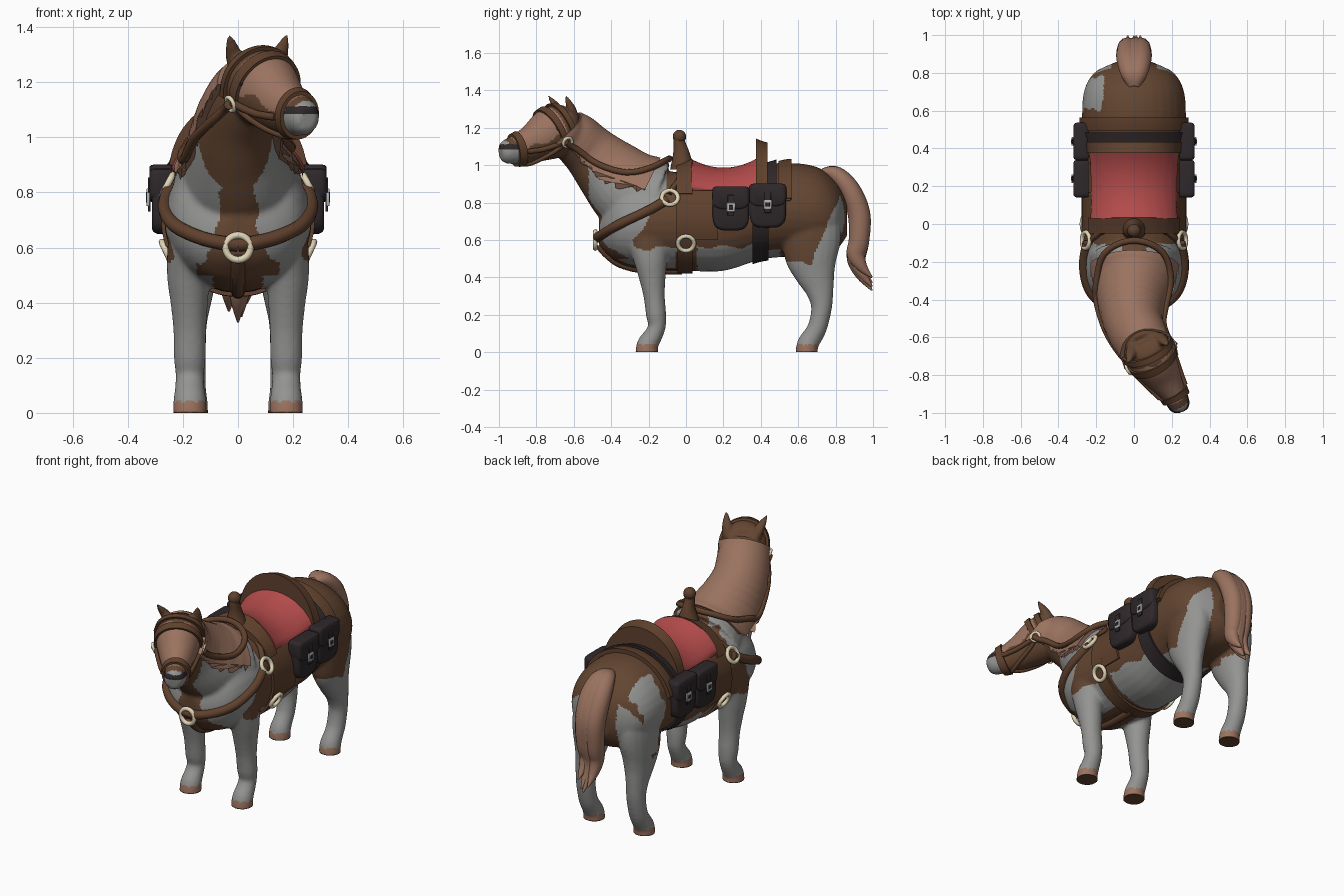
import bpy, bmesh, math, random
from mathutils import Vector as V, Matrix
from mathutils.bvhtree import BVHTree

if "Cube" in bpy.data.objects:
    bpy.data.objects.remove(bpy.data.objects["Cube"])
random.seed(4)
X, Z = V((1, 0, 0)), V((0, 0, 1))

def mat(name, r, g, b):
    m = bpy.data.materials.new(name)
    m.diffuse_color = (r, g, b, 1)
    m.use_nodes = True
    m.node_tree.nodes["Principled BSDF"].inputs["Base Color"].default_value = m.diffuse_color
    return m

BROWN = mat("coat brown", .125, .06, .031)
TAN = mat("mane tan", .325, .17, .115)
GREY = mat("coat grey", .295, .295, .29)
BLACK = mat("black leather", .028, .021, .023)
LEATHER = mat("brown leather", .115, .052, .026)
RED = mat("red seat", .45, .07, .07)
IVORY = mat("ivory ring", .74, .66, .47)
SILVER = mat("silver buckle", .45, .45, .45)

def make(name, bm, m, sharp=50):
    bmesh.ops.recalc_face_normals(bm, faces=bm.faces)
    me = bpy.data.meshes.new(name)
    bm.to_mesh(me)
    bm.free()
    me.materials.append(m)
    me.shade_smooth()
    me.set_sharp_from_angle(angle=math.radians(sharp))
    ob = bpy.data.objects.new(name, me)
    bpy.context.collection.objects.link(ob)
    return ob

def spline(pts, n=6):
    """Catmull-Rom through tuples of any length."""
    out = []
    for i in range(len(pts) - 1):
        a, b, c, d = pts[max(i - 1, 0)], pts[i], pts[i + 1], pts[min(i + 2, len(pts) - 1)]
        for k in range(n):
            t = k / n
            out.append(tuple(.5 * (2 * q + (r - p) * t + (2 * p - 5 * q + 4 * r - s) * t * t
                             + (3 * q - p - 3 * r + s) * t ** 3) for p, q, r, s in zip(a, b, c, d)))
    return out + [tuple(pts[-1])]

def frames(secs, hint=X, axis=None, flip=False):
    """Position, side and up vector, half width and half height along a path."""
    out = []
    P = [V(s[:3]) for s in secs]
    for i, s in enumerate(secs):
        t = axis or (P[min(i + 1, len(P) - 1)] - P[max(i - 1, 0)]).normalized()
        side = (hint - t * hint.dot(t)).normalized()
        up = side.cross(t)
        out.append((P[i], side, -up if flip and up.z < 0 else up, max(s[3], .002), max(s[4], .002)))
    return out

def skin(bm, rings, loop=False):
    R = [[bm.verts.new(p) for p in r] for r in rings]
    n = len(R[0])
    for i in range(len(R) if loop else len(R) - 1):
        a, b = R[i], R[(i + 1) % len(R)]
        for j in range(n):
            bm.faces.new((a[j], a[(j + 1) % n], b[(j + 1) % n], b[j]))
    if not loop:
        bm.faces.new(R[0])
        bm.faces.new(R[-1])

def tube(bm, fr, n=20):
    skin(bm, [[p + s * w * math.cos(6.28319 * k / n) + u * h * math.sin(6.28319 * k / n)
               for k in range(n)] for p, s, u, w, h in fr])

# horse: body, neck, head and legs fused into one skin
bm = bmesh.new()
trunk = [(0, -.465, .64, .06, .07), (0, -.42, .66, .16, .14), (0, -.35, .69, .23, .22), (0, -.22, .70, .265, .26),
         (0, 0, .70, .265, .265), (0, .2, .70, .265, .265), (0, .4, .735, .265, .24), (0, .55, .76, .275, .25),
         (0, .7, .75, .265, .24), (0, .8, .73, .21, .185), (0, .86, .72, .09, .1)]
tube(bm, frames(spline(trunk), axis=V((0, 1, 0))), 32)
neck = [(0, -.18, .80, .24, .23), (0, -.30, .86, .2, .22), (-.01, -.42, .97, .16, .18), (0, -.52, 1.07, .135, .145),
        (.04, -.61, 1.16, .125, .13), (.06, -.66, 1.22, .1, .1)]
tube(bm, frames(spline(neck), flip=True), 28)
head = [(.04, -.60, 1.23, .08, .08), (.06, -.64, 1.21, .125, .125), (.10, -.72, 1.17, .125, .14),
        (.155, -.81, 1.12, .098, .108), (.20, -.88, 1.09, .072, .088), (.227, -.93, 1.078, .064, .074),
        (.243, -.968, 1.07, .056, .062), (.252, -.992, 1.066, .035, .042)]
head_fr = frames(spline(head), V((.87, .5, 0)), flip=True)
tube(bm, head_fr, 24)
front = [(.175, -.21, -.02, .062, .062), (.175, -.205, .04, .06, .058), (.175, -.175, .09, .054, .05),
         (.175, -.155, .14, .052, .047), (.175, -.16, .2, .058, .054), (.175, -.17, .3, .06, .057),
         (.177, -.18, .4, .068, .072), (.18, -.19, .5, .078, .092), (.175, -.2, .62, .08, .12), (.17, -.2, .75, .07, .1)]
hind = [(.17, .645, -.02, .062, .06), (.17, .65, .04, .06, .058), (.17, .68, .09, .054, .054), (.17, .705, .14, .054, .052),
        (.17, .725, .24, .054, .056), (.17, .715, .33, .058, .076), (.165, .69, .42, .072, .11),
        (.16, .67, .52, .088, .145), (.15, .67, .65, .1, .16), (.14, .66, .8, .1, .14)]
for leg in (front, hind):
    for sx in (1, -1):
        tube(bm, frames(spline([(sx * q[0],) + q[1:] for q in leg], 4)))
# ears
for b, t in (((-.01, -.66, 1.27), (-.032, -.74, 1.375)), ((.14, -.60, 1.27), (.18, -.645, 1.375))):
    b, t = V(b), V(t)
    tube(bm, frames([(*b.lerp(t, k), w, w * .8) for k, w in ((-.2, .03), (.3, .032), (.65, .022), (1, .006))]), 12)
horse = make("horse", bm, BROWN)
md = horse.modifiers.new("fuse", 'REMESH')
md.mode, md.voxel_size = 'VOXEL', .01
md = horse.modifiers.new("soften", 'SMOOTH')
md.iterations = 6
bpy.context.view_layer.update()
me = bpy.data.meshes.new_from_object(horse.evaluated_get(bpy.context.evaluated_depsgraph_get()))
horse.modifiers.clear()
horse.data = me
me.materials.clear()
for m in (BROWN, TAN, GREY, BLACK):
    me.materials.append(m)
for v in me.vertices:
    v.co.z = max(v.co.z, 0)
me.shade_smooth()

hd = V((.43, -.8, -.35)).normalized()
def coat(c):
    """Pinto markings: 0 brown, 1 tan, 2 grey, 3 black."""
    x, y, z = c
    w = .012 * math.sin(37 * y + 23 * z) + .008 * math.sin(61 * x + 47 * z)
    if z < .04:
        return 1 if z > .004 else 0
    h = c - V((.10, -.72, 1.17))
    t = h.dot(hd)
    if y < -.6 and z > .97:
        if t > .25:
            return 2 if z < 1.085 else 3 if z < 1.112 else 2 if t > .285 else 0
        if z > 1.305 or t < -.03:
            return 0
        return 1 if h.z + .38 * t > w else 0
    if y < -.05:
        if z < .56 + w:
            return 2 if abs(x) > .09 and z < .5 or abs(x) > .15 else 0
        if y > -.12 - .6 * (.85 - z) + w and z < .85:
            return 0
        return 2 if abs(x) > .065 + w + .25 * max(0, .75 - z) and -.52 < y < -.1 + w else 0
    if y > .5:
        if abs(x) < .12 and z > .5:
            return 0
        if z < .48 + 2.4 * max(0, y - .67) + w and z < .84:
            return 2
        return 2 if x < -.16 and z > .5 and .6 < y + w < .77 and z < .95 else 0
    return 2 if z < .56 + w and y > .06 else 0
for p in me.polygons:
    p.material_index = coat(p.center)
bvh = BVHTree.FromPolygons([v.co for v in me.vertices], [p.vertices for p in me.polygons])

def shell(name, fr, ang, off, m, n=40, base=-.012):
    """Layer lying on the horse: rays from the frames, between two angles."""
    full = not callable(ang) and ang[1] - ang[0] >= 360
    rings = []
    for j in range(n if full else n + 1):
        outer, inner = [], []
        for i, f in enumerate(fr):
            a0, a1 = ang(i) if callable(ang) else ang
            a = math.radians(a0 + (a1 - a0) * j / n)
            d = f[1] * math.cos(a) + f[2] * math.sin(a)
            hit = bvh.ray_cast(f[0], d)[0] or f[0] + d * .1
            o = off(i / (len(fr) - 1), j / n) if callable(off) else off
            outer.append(hit + d * o)
            inner.append(hit + d * base)
        rings.append(outer + inner[::-1])
    bm = bmesh.new()
    skin(bm, rings, full)
    return make(name, bm, m)

def band(y0, y1, n=4, z=.72):
    return [(V((0, y0 + (y1 - y0) * i / n, z)), X, Z) for i in range(n + 1)]

def strap(name, pts, r, off, m=LEATHER):
    """Round strap pulled onto the surface of the horse."""
    out = []
    for q in spline(pts, 8):
        loc, nor = bvh.find_nearest(V(q))[:2]
        out.append((*(loc + nor * off), r, r))
    bm = bmesh.new()
    tube(bm, frames(out, V((.31, .2, .93))), 10)
    return make(name, bm, m)

def ring(name, p, R=.043, r=.012, off=.02, m=IVORY):
    loc, nor = bvh.find_nearest(V(p))[:2]
    mx = Matrix.Translation(loc + nor * off) @ nor.to_track_quat('Z', 'Y').to_matrix().to_4x4()
    bm = bmesh.new()
    skin(bm, [[mx @ V(((R + r * math.cos(b * .785398)) * math.cos(a * .261799),
                       (R + r * math.cos(b * .785398)) * math.sin(a * .261799), r * math.sin(b * .785398)))
               for b in range(8)] for a in range(24)], True)
    return make(name, bm, m)

def ball(name, p, r, m):
    bm = bmesh.new()
    bmesh.ops.create_uvsphere(bm, u_segments=16, v_segments=10, radius=r, matrix=Matrix.Translation(p))
    return make(name, bm, m)

def box(name, p, size, bev, m):
    bm = bmesh.new()
    bmesh.ops.create_cube(bm, size=1, matrix=Matrix.Translation(p) @ Matrix.Diagonal((*size, 1)))
    bmesh.ops.bevel(bm, geom=bm.edges[:], offset=bev, segments=3, affect='EDGES', profile=.5)
    return make(name, bm, m)

def pouch(name, p, sx, hy, hz, x0, x1):
    """U-shaped pouch, squarer at the top."""
    sgn = lambda v, e: math.copysign(abs(v) ** e, v)
    bm = bmesh.new()
    rings = []
    for x, k in ((x0, .95), (x0 + .008, 1), (x1 - .018, 1), (x1 - .006, .95), (x1, .85)):
        rings.append([])
        for i in range(32):
            c, s = math.cos(i * .19635), math.sin(i * .19635)
            e = .25 if s > 0 else .55
            rings[-1].append(V((sx * x, p[0] + hy * k * sgn(c, e), p[1] + hz * k * sgn(s, e))))
    skin(bm, rings)
    return make(name, bm, BLACK)

# mane with ragged lower edge
mane_fr = frames(spline(neck, 9)[5:-3], flip=True)
edge = []
for i in range(len(mane_fr)):
    low = max(-20, 16 - 3 * i)
    edge.append((low + random.uniform(-7, 5), 180 - low + random.uniform(-5, 10)))
shell("mane", mane_fr, lambda i: edge[i], lambda t, s: .01 + .016 * abs(2 * s - 1) ** 2, TAN, 48)

# tail: overlapping strands
bm = bmesh.new()
path = [(.73, .965, .03, .02), (.80, .95, .055, .045), (.875, .87, .06, .055), (.925, .74, .058, .06),
        (.925, .6, .05, .055), (.91, .5, .04, .05), (.94, .41, .028, .03), (.995, .33, .004, .004)]
for dx, dz in ((-.033, .04), (0, 0), (.033, .07), (.012, .02)):
    tube(bm, frames(spline([(dx * min(1, i / 2), y, z + dz * max(0, i - 4) / 3, w, h)
                            for i, (y, z, w, h) in enumerate(path)])), 12)
make("tail", bm, TAN)

# saddle
shell("saddle_flaps", band(-.05, .17), (-24, 204), .014, LEATHER)
shell("saddle_skirt", band(.36, .56), (18, 162), .014, LEATHER)
shell("seat", band(.03, .385, 10), (33, 147),
      lambda t, s: .022 + .045 * (2 * t - 1) ** 2 * math.sin(math.pi * s) ** .5 if 0 < s < 1 else .018, RED)
shell("pommel", band(-.05, .035), (28, 152), lambda t, s: .02 + (.02 + .03 * t) * abs(math.sin(math.pi * s)), LEATHER)
shell("cantle", band(.375, .435), (25, 155),
      lambda t, s: .02 + (.15 - .03 * t) * max(0, math.sin(math.pi * s)) ** 1.3, LEATHER)
shell("bedroll_strap", band(.435, .485), (12, 168), .035, BLACK)
shell("rear_pad", band(.495, .565), (20, 160), .024, LEATHER)
bm = bmesh.new()
tube(bm, frames(spline([(0, -.02, .98, .07, .065), (0, -.025, 1.06, .038, .045), (0, -.035, 1.12, .028, .032),
                        (0, -.035, 1.16, .03, .03)])), 16)
make("horn", bm, LEATHER)
ball("horn_knob", (0, -.035, 1.153), .036, LEATHER)

# girths
shell("front_girth", band(-.045, .035), (180, 360), .014, LEATHER)
shell("rear_girth", band(.355, .44), (0, 360), .012, BLACK, 48)

# saddlebags, breast collar rings and straps on both sides
for sx, tag in ((1, "right"), (-1, "left")):
    for k, (y, z) in enumerate(((.24, .765), (.437, .78))):
        n = f"{tag}_saddlebag_{k + 1}"
        pouch(n, (y, z), sx, .098, .115, .24, .312)
        pouch(n + "_flap", (y, z + .06), sx, .1, .062, .24, .321)
        box(n + "_strap", (sx * .322, y, z + .02), (.01, .035, .11), .004, BLACK)
        box(n + "_buckle", (sx * .326, y, z + .01), (.012, .045, .05), .004, SILVER)
        box(n + "_buckle_gap", (sx * .33, y, z + .01), (.008, .022, .022), .002, BLACK)
    strap(tag + "_breast_collar", [(0, -.48, .61), (sx * .12, -.45, .63), (sx * .22, -.36, .68),
                                   (sx * .27, -.2, .76), (sx * .28, -.1, .83)], .026, .006)
    strap(tag + "_collar_hanger", [(sx * .28, -.09, .88), (sx * .26, -.06, .94), (sx * .2, -.03, 1.0)], .016, .01)
    ring(tag + "_collar_ring", (sx * .3, -.085, .85))
    ring(tag + "_girth_ring", (sx * .3, 0, .56))
ring("chest_ring", (0, -.5, .60), .045, .013, .02)
strap("chest_strap", [(0, -.47, .57), (0, -.42, .51), (0, -.3, .44), (0, -.15, .43), (0, -.02, .43)], .026, -.004)

# bridle
hf = [f[:3] for f in head_fr]
shell("noseband", hf[25:30], (0, 360), .014, LEATHER, 32)
shell("crown_strap", hf[7:10], (-25, 205), .014, LEATHER, 32)
shell("browband", hf[11:14], (-15, 195), .012, LEATHER, 32)
lat = V((.87, .5, 0))
for s, tag in ((1, "right"), (-1, "left")):
    cheek = V((.09, -.70, 1.12)) + lat * s * .14
    strap(tag + "_cheek_strap", [tuple(V((.205, -.89, 1.07)) + lat * s * .09),
                                 tuple(V((.15, -.8, 1.08)) + lat * s * .12), tuple(cheek)], .014, .008)
    ring(tag + "_bridle_ring", cheek, .026, .008, .02)
    eye = bvh.find_nearest(V((.115, -.745, 1.2)) + lat * s * .14)[0]
    ball(tag + "_eye", eye, .012, BLACK)
    jaw = V((.19, -.86, 1.0))
    strap(tag + "_chin_strap", [tuple(cheek), tuple(V((.13, -.76, 1.04)) + lat * s * .1), tuple(jaw)], .012, .004)
strap("reins", [(.22, -.64, 1.12), (.19, -.5, 1.02), (.21, -.32, .97), (.15, -.16, .99), (0, -.09, 1.03),
                (-.15, -.16, .99), (-.22, -.32, .95), (-.21, -.42, .92), (-.15, -.55, 1.0), (-.03, -.76, 1.12)], .017, .024)
